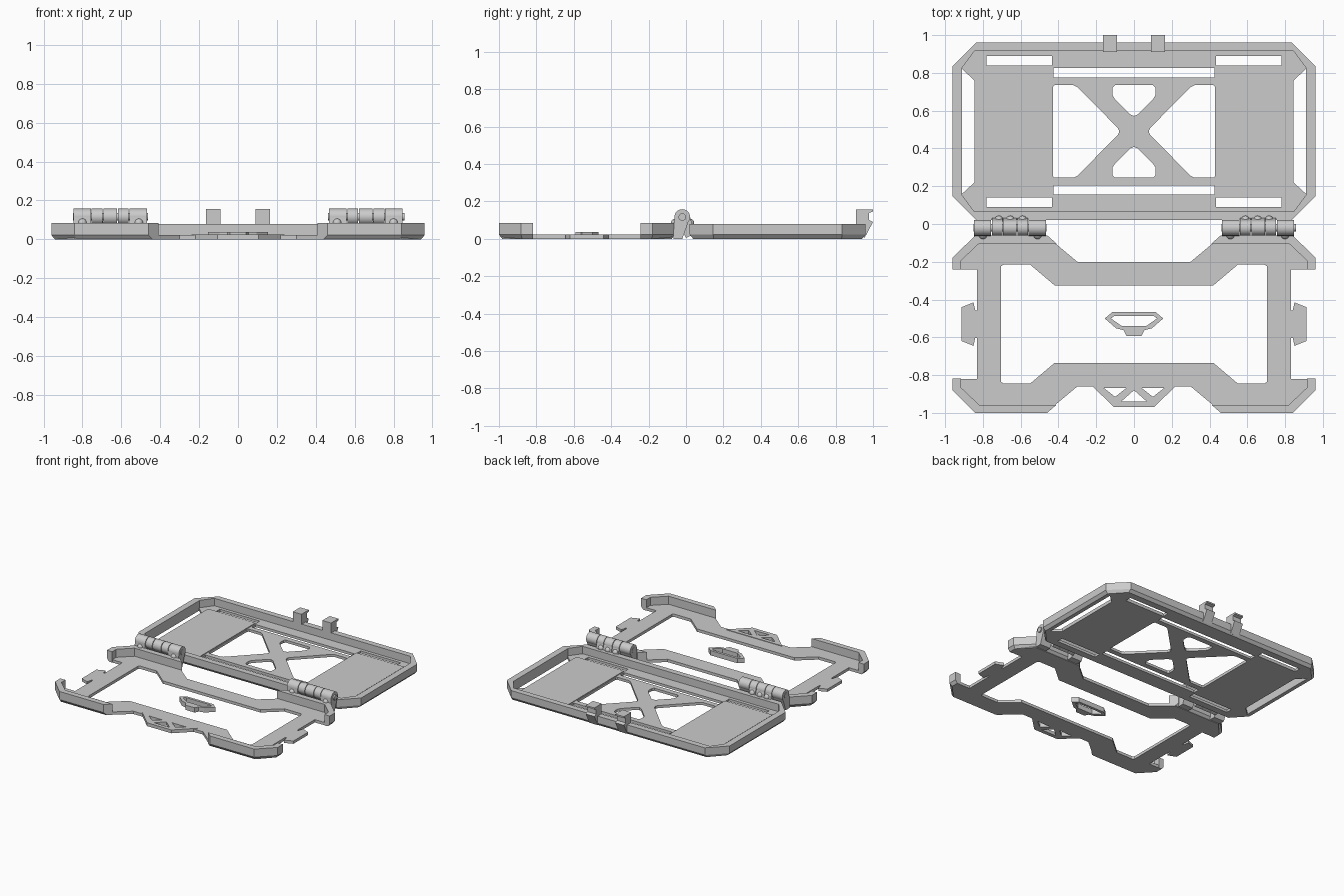
import bpy, bmesh, math
from mathutils import Matrix

if "Cube" in bpy.data.objects:
    bpy.data.objects.remove(bpy.data.objects["Cube"])

CT, CF = 0.49, -0.53      # y centres of the tray and of the frame


def add_mesh(name, bm, smooth=False):
    bmesh.ops.recalc_face_normals(bm, faces=bm.faces)
    me = bpy.data.meshes.new(name)
    bm.to_mesh(me)
    bm.free()
    for p in me.polygons:
        p.use_smooth = False
    ob = bpy.data.objects.new(name, me)
    bpy.context.collection.objects.link(ob)
    if smooth:
        bpy.ops.object.select_all(action='DESELECT')
        ob.select_set(True)
        bpy.context.view_layer.objects.active = ob
        bpy.ops.object.shade_smooth_by_angle(angle=math.radians(35))
    return ob


def plate(name, loops, z0, z1, cy=0.0):
    """Flat plate; first loop is the outline, the others are holes."""
    cu = bpy.data.curves.new(name, 'CURVE')
    cu.dimensions, cu.fill_mode = '2D', 'BOTH'
    cu.extrude = (z1 - z0) / 2
    for pts in loops:
        s = cu.splines.new('POLY')
        s.points.add(len(pts) - 1)
        for p, (x, y) in zip(s.points, pts):
            p.co = (x, y, 0, 1)
        s.use_cyclic_u = True
        s.use_smooth = False
    tmp = bpy.data.objects.new(name + "_curve", cu)
    bpy.context.collection.objects.link(tmp)
    bpy.context.view_layer.update()
    me = bpy.data.meshes.new_from_object(tmp.evaluated_get(bpy.context.evaluated_depsgraph_get()))
    bpy.data.objects.remove(tmp)
    bm = bmesh.new()
    bm.from_mesh(me)
    bpy.data.meshes.remove(me)
    bmesh.ops.remove_doubles(bm, verts=bm.verts, dist=1e-5)
    bmesh.ops.translate(bm, verts=bm.verts, vec=(0, cy, (z0 + z1) / 2))
    return add_mesh(name, bm)


def prism(bm, prof, x0, x1):
    """Extrude a y-z profile along x."""
    a, b = ([bm.verts.new((x, y, z)) for y, z in prof] for x in (x0, x1))
    n = len(prof)
    bm.faces.new(a)
    bm.faces.new(b[::-1])
    for i in range(n):
        bm.faces.new((a[i], a[(i + 1) % n], b[(i + 1) % n], b[i]))


def wall(bm, outer, inner, top, cy, closed):
    """Rim between two paths, chamfered along the outer bottom edge."""
    rings = []
    for (ox, oy), (ix, iy) in zip(outer, inner):
        mx, my = ox + .4 * (ix - ox), oy + .4 * (iy - oy)
        sec = [(mx, my, 0), (ox, oy, .022), (ox, oy, top), (ix, iy, top), (ix, iy, 0)]
        rings.append([bm.verts.new((x, y + cy, z)) for x, y, z in sec])
    n = len(rings)
    for i in range(n if closed else n - 1):
        a, b = rings[i], rings[(i + 1) % n]
        for k in range(5):
            bm.faces.new((a[k], a[(k + 1) % 5], b[(k + 1) % 5], b[k]))
    if not closed:
        bm.faces.new(rings[0])
        bm.faces.new(rings[-1][::-1])


def cyl(bm, x0, x1, y, z, r, seg=32):
    m = Matrix.Translation(((x0 + x1) / 2, y, z)) @ Matrix.Rotation(math.pi / 2, 4, 'Y')
    bmesh.ops.create_cone(bm, cap_ends=True, segments=seg, radius1=r, radius2=r,
                          depth=abs(x1 - x0), matrix=m)


def mx(pts): return [(-x, y) for x, y in pts]
def my(pts): return [(x, -y) for x, y in pts]
def sym(q): return q + my(q)[::-1] + mx(my(q)) + mx(q)[::-1]
def rect(x0, x1, y0, y1): return [(x0, y0), (x1, y0), (x1, y1), (x0, y1)]


# Tray: rim and floor with slots, side windows and a cross-braced centre
out_q, in_q = [(.835, .47), (.96, .345)], [(.845, .425), (.91, .337)]
bm = bmesh.new()
wall(bm, sym(out_q), sym(in_q), .078, CT, True)
add_mesh("tray_rim", bm)

holes = []
side_window = [(.91, .33), (.845, .27), (.845, -.27), (.91, -.33)]
brace_side = [(.42, .245), (.43, .235), (.43, -.235), (.42, -.245), (.32, -.245), (.30, -.235),
              (.085, -.018), (.078, 0), (.085, .018), (.30, .235), (.32, .245)]
brace_end = [(-.10, .245), (.10, .245), (.113, .232), (.113, .19), (.10, .17), (.02, .09),
             (0, .082), (-.02, .09), (-.10, .17), (-.113, .19), (-.113, .232)]
slot_out, slot_mid = rect(.435, .78, .35, .40), rect(-.425, .425, .285, .335)
for h in (side_window, brace_side):
    holes += [h, mx(h)]
for h in (brace_end, slot_mid):
    holes += [h, my(h)]
holes += [slot_out, mx(slot_out), my(slot_out), mx(my(slot_out))]
floor_q = [(.838, .45), (.938, .342)]
plate("tray_floor", [sym(floor_q)] + holes, 0, .02, CT)
for s, n in ((1, "right"), (-1, "left")):
    x0, x1 = sorted((s * .435, s * .845))
    plate("tray_pad_" + n, [rect(x0, x1, -.348, .348)], .019, .026, CT)

# Latch hooks on the back of the tray
hook = [(.91, .157), (1.0, .157), (1.0, .145), (.978, .138), (.978, .10), (1.0, .09),
        (.955, .005), (.935, .02), (.93, .075), (.91, .078)]
for s, n in ((1, "right"), (-1, "left")):
    bm = bmesh.new()
    prism(bm, hook, s * .09, s * .165)
    add_mesh("latch_hook_" + n, bm)

# Frame plate
frame_q = [(.30, .33), (.45, .455), (.84, .455), (.942, .345), (.942, .29), (.83, .29)]
open_q = [(.42, .205), (.55, .315), (.69, .315), (.705, .305)]
plate("frame_plate", [sym(frame_q), sym(open_q)], 0, .022, CF)

# Raised corner walls of the frame
co = [(.46, .47), (.84, .47), (.96, .352), (.96, .288)]
ci = [(.41, .427), (.82, .427), (.915, .337), (.915, .288)]
bm = bmesh.new()
for f in (lambda p: p, mx, my, lambda p: mx(my(p))):
    wall(bm, f(co), f(ci), .085, CF, False)
add_mesh("frame_corner_walls", bm)

# Side clips
clip = [(.82, .075), (.84, .072), (.85, .115), (.912, .09), (.912, -.09), (.85, -.115),
        (.84, -.072), (.82, -.075)]
for f, n in ((lambda p: p, "right"), (mx, "left")):
    plate("side_clip_" + n, [f(clip)], 0, .022, CF)

# Front pull tab with triangular cut-outs
tri = [(.16, -.868), (.04, -.868), (.10, -.915)]
plate("pull_tab", [[(-.24, -.84), (.24, -.84), (.105, -.97), (-.105, -.97)],
                   tri, mx(tri), [(-.068, -.94), (.068, -.94), (0, -.88)]], 0, .026)

# Loose latch insert in the middle of the frame
ins = [(.115, -.467), (.155, -.50), (.095, -.552), (.055, -.562), (.04, -.592)]
ins_hole = [(.105, -.487), (.122, -.50), (.065, -.54)]
ob = plate("latch_insert", [ins + mx(ins)[::-1], ins_hole + mx(ins_hole)[::-1]], 0, .037)

# Hinges: five knuckles each, alternating between frame and tray
AY, AZ, R = -.02, .116, .042
cuts = [.465, .56, .62, .695, .755, .848]
leg_f = [(AY - R, AZ), (AY + R, AZ), (-.02, 0), (-.068, 0)]
leg_t = [(AY - R, AZ), (AY + R, AZ), (.035, .07), (.035, .02), (0, .005)]
for s, n in ((1, "right"), (-1, "left")):
    bm = bmesh.new()
    for i in range(5):
        a, b = s * (cuts[i] + .002), s * (cuts[i + 1] - .002)
        cyl(bm, a, b, AY, AZ, R)
        prism(bm, leg_f if i in (0, 4) else leg_t, a, b)
    add_mesh("hinge_knuckles_" + n, bm, True)
    bm = bmesh.new()
    cyl(bm, s * .464, s * (.857 if s > 0 else .849), AY, AZ, .02, 24)
    add_mesh("hinge_pin_" + n, bm, True)
    # rounded studs beside the knuckles
    bm = bmesh.new()
    for x, y in ((.51, -.058), (.80, -.058), (.59, .022), (.655, .022), (.715, .022)):
        bmesh.ops.create_uvsphere(bm, u_segments=20, v_segments=12, radius=.022,
                                  matrix=Matrix.Translation((s * x, y, .085)))
    add_mesh("hinge_studs_" + n, bm, True)
